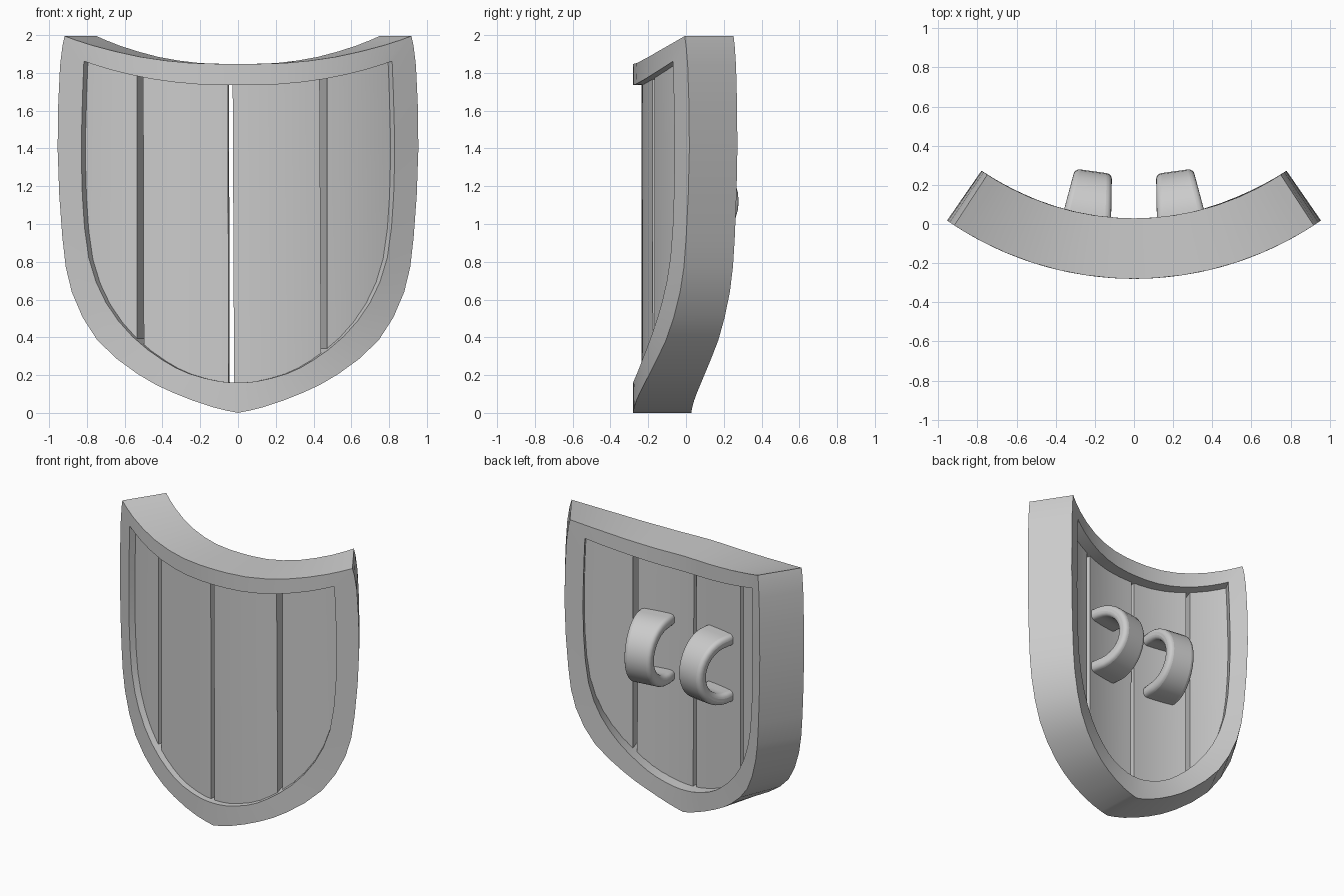
import bpy, math

if "Cube" in bpy.data.objects:
    bpy.data.objects.remove(bpy.data.objects["Cube"])

CY = 1.40                        # centre of the curved shield, in y
R_FRONT, R_BACK = 1.68, 1.371    # rim front and back radii
P_FRONT, P_BACK = 1.636, 1.455   # plank front and back radii

def bend(x, z, r):
    """Place a front-view point on a cylinder of radius r."""
    a = math.asin(x / R_FRONT)
    return (r * math.sin(a), CY - r * math.cos(a), z)

def make(name, verts, faces, bevel=0.0, angle=30):
    me = bpy.data.meshes.new(name)
    me.from_pydata(verts, [], faces)
    ob = bpy.data.objects.new(name, me)
    bpy.context.collection.objects.link(ob)
    bpy.ops.object.select_all(action='DESELECT')
    ob.select_set(True)
    bpy.context.view_layer.objects.active = ob
    bpy.ops.object.mode_set(mode='EDIT')
    bpy.ops.mesh.select_all(action='SELECT')
    bpy.ops.mesh.normals_make_consistent(inside=False)
    bpy.ops.object.mode_set(mode='OBJECT')
    if bevel:
        m = ob.modifiers.new("bevel", 'BEVEL')
        m.width, m.segments = bevel, 4
        m.limit_method, m.angle_limit = 'ANGLE', math.radians(40)
    bpy.ops.object.shade_smooth_by_angle(angle=math.radians(angle))
    return ob

def smooth(pts):
    """Catmull-Rom curve: one extra point between each pair."""
    p = [pts[0]] + pts + [pts[-1]]
    out = []
    for a, b, c, d in zip(p, p[1:], p[2:], p[3:]):
        out += [b, tuple((9 * (b[k] + c[k]) - a[k] - d[k]) / 16 for k in (0, 1))]
    return out + [pts[-1]]

# Half outlines of the rim: side from bottom middle, then top edge to middle
outer_side = smooth([(0, 0.0), (.14, .032), (.34, .105), (.53, .205), (.745, .385),
                     (.88, .64), (.93, .93), (.955, 1.4), (.942, 1.84), (.918, 1.995)])
outer_top = smooth([(.918, 1.995), (.77, 1.945), (.52, 1.885), (.25, 1.852), (0, 1.848)])
inner_side = smooth([(0, .16), (.1, .167), (.26, .208), (.40, .28), (.56, .405),
                     (.70, .585), (.79, .82), (.824, 1.15), (.828, 1.5), (.816, 1.862)])
inner_top = smooth([(.816, 1.862), (.68, 1.818), (.46, 1.768), (.22, 1.74), (0, 1.736)])
outer = outer_side + outer_top[1:]
inner = inner_side + inner_top[1:]

def full(half):
    return half + [(-x, z) for x, z in half[-2:0:-1]]

# Rim: closed loop with a four-sided section
loops = [[bend(x, z, r) for x, z in full(h)]
         for h, r in ((outer, R_FRONT), (inner, R_FRONT), (inner, R_BACK), (outer, R_BACK))]
n = len(loops[0])
faces = [(k * n + i, k * n + (i + 1) % n, (k + 1) % 4 * n + (i + 1) % n, (k + 1) % 4 * n + i)
         for k in range(4) for i in range(n)]
make("rim", sum(loops, []), faces)

# Planks: ends follow the rim and tuck slightly into it
mid = [(a[0] * .8 + b[0] * .2, a[1] * .8 + b[1] * .2) for a, b in zip(inner, outer)]
low, high = mid[:16], mid[:17:-1]

def lookup(curve, x):
    x = abs(x)
    for (x0, z0), (x1, z1) in zip(curve, curve[1:]):
        if x <= x1:
            return z0 + (z1 - z0) * (x - x0) / (x1 - x0)
    return curve[-1][1]

def plank(name, x0, x1, lean=0.0):
    verts, faces, steps = [], [], 8
    for i in range(steps + 1):
        x = x0 + (x1 - x0) * i / steps
        zl, zh = lookup(low, x), lookup(high, x)
        verts += [bend(x + lean, zl, P_FRONT), bend(x - lean, zh, P_FRONT),
                  bend(x - lean, zh, P_BACK), bend(x + lean, zl, P_BACK)]
    for i in range(steps):
        a = i * 4
        faces += [(a + k, a + (k + 1) % 4, a + 4 + (k + 1) % 4, a + 4 + k) for k in range(4)]
    e = steps * 4
    faces += [(0, 1, 2, 3), (e, e + 1, e + 2, e + 3)]
    make(name, verts, faces)

plank("plank_far_left", -.85, -.548)
plank("plank_left", -.514, -.053, .002)
plank("plank_right", -.025, .448, .004)
plank("plank_far_right", .485, .85)

# Strap handles: U-shaped bands on the back, narrower at the crest
def handle(name, side):
    R, T, D, BASE = .243, .08, .272, -.09
    cy, seg = D - R, 16
    path = [(BASE, -1, 0)]
    path += [(cy, math.cos(math.pi * (1 - i / seg)), math.sin(math.pi * i / seg))
             for i in range(seg + 1)]
    path += [(BASE, 1, 0)]
    verts, faces = [], []
    for y0, c, s in path:
        w = .125 - .026 * s
        for r, sx in ((R, -1), (R, 1), (R - T, 1), (R - T, -1)):
            verts.append((sx * w, y0 + r * s, r * c))
    m = len(path)
    for i in range(m - 1):
        a = i * 4
        faces += [(a + k, a + (k + 1) % 4, a + 4 + (k + 1) % 4, a + 4 + k) for k in range(4)]
    e = (m - 1) * 4
    faces += [(0, 1, 2, 3), (e, e + 1, e + 2, e + 3)]
    ob = make(name, verts, faces, bevel=.03, angle=50)
    ob.location = (side * .245, 0, 1.12)
    ob.rotation_euler.z = side * math.radians(8)

handle("handle_right", 1)
handle("handle_left", -1)
